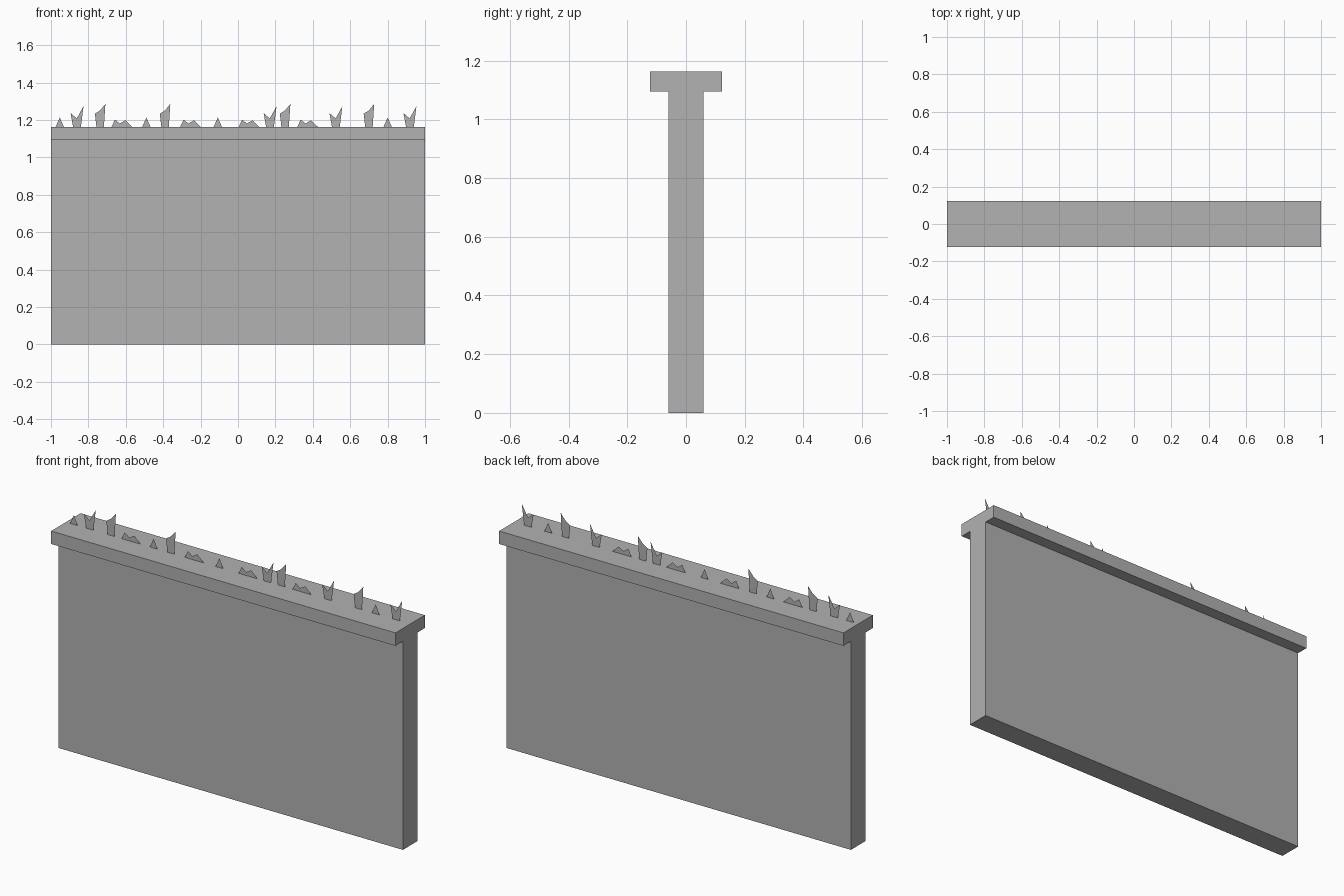
import bpy

cube = bpy.data.objects.get("Cube")
if cube:
    bpy.data.objects.remove(cube, do_unlink=True)

CAP_BOTTOM, CAP_TOP = 1.095, 1.163

# Single plain grey
grey = bpy.data.materials.new("plain_grey")
grey.use_nodes = True
colour = (0.445, 0.445, 0.445, 1)
grey.diffuse_color = colour
grey.node_tree.nodes["Principled BSDF"].inputs["Base Color"].default_value = colour


def box(name, depth, bottom, top):
    bpy.ops.mesh.primitive_cube_add(size=1, location=(0, 0, (bottom + top) / 2))
    obj = bpy.context.object
    obj.name = name
    obj.scale = (2, depth, top - bottom)
    bpy.ops.object.transform_apply(location=False, rotation=False, scale=True)
    obj.data.materials.append(grey)


def shard(name, outline, x):
    mesh = bpy.data.meshes.new(name)
    mesh.from_pydata([(px, 0, pz) for px, pz in outline], [], [range(len(outline))])
    mesh.materials.append(grey)
    obj = bpy.data.objects.new(name, mesh)
    obj.location = (x, 0, CAP_TOP)
    bpy.context.collection.objects.link(obj)


# Wall and overhanging cap
box("wall", 0.12, 0, CAP_BOTTOM)
box("wall_cap", 0.244, CAP_BOTTOM, CAP_TOP)

# Flat glass shards: outline (x, height) and positions along the cap
SHARDS = {
    "small_shard": (
        [(-0.022, 0), (0.022, 0), (0, 0.05)],
        [-0.953, -0.49, -0.108, 0.8]),
    "forked_shard": (
        [(-0.02, 0), (0.022, 0), (0.036, 0.11), (0.0, 0.045), (-0.033, 0.073)],
        [-0.862, 0.17, 0.522, 0.918]),
    "tall_shard": (
        [(-0.02, 0), (0.02, 0), (0.028, 0.122), (0.0, 0.088), (-0.028, 0.07)],
        [-0.737, -0.39, 0.252, 0.7]),
    "low_shard": (
        [(-0.056, 0), (0.054, 0), (0.018, 0.035), (-0.012, 0.018), (-0.038, 0.038)],
        [-0.62, -0.253, 0.06, 0.373]),
}
for kind, (outline, places) in SHARDS.items():
    for i, x in enumerate(places, 1):
        shard(f"{kind}_{i}", outline, x)
